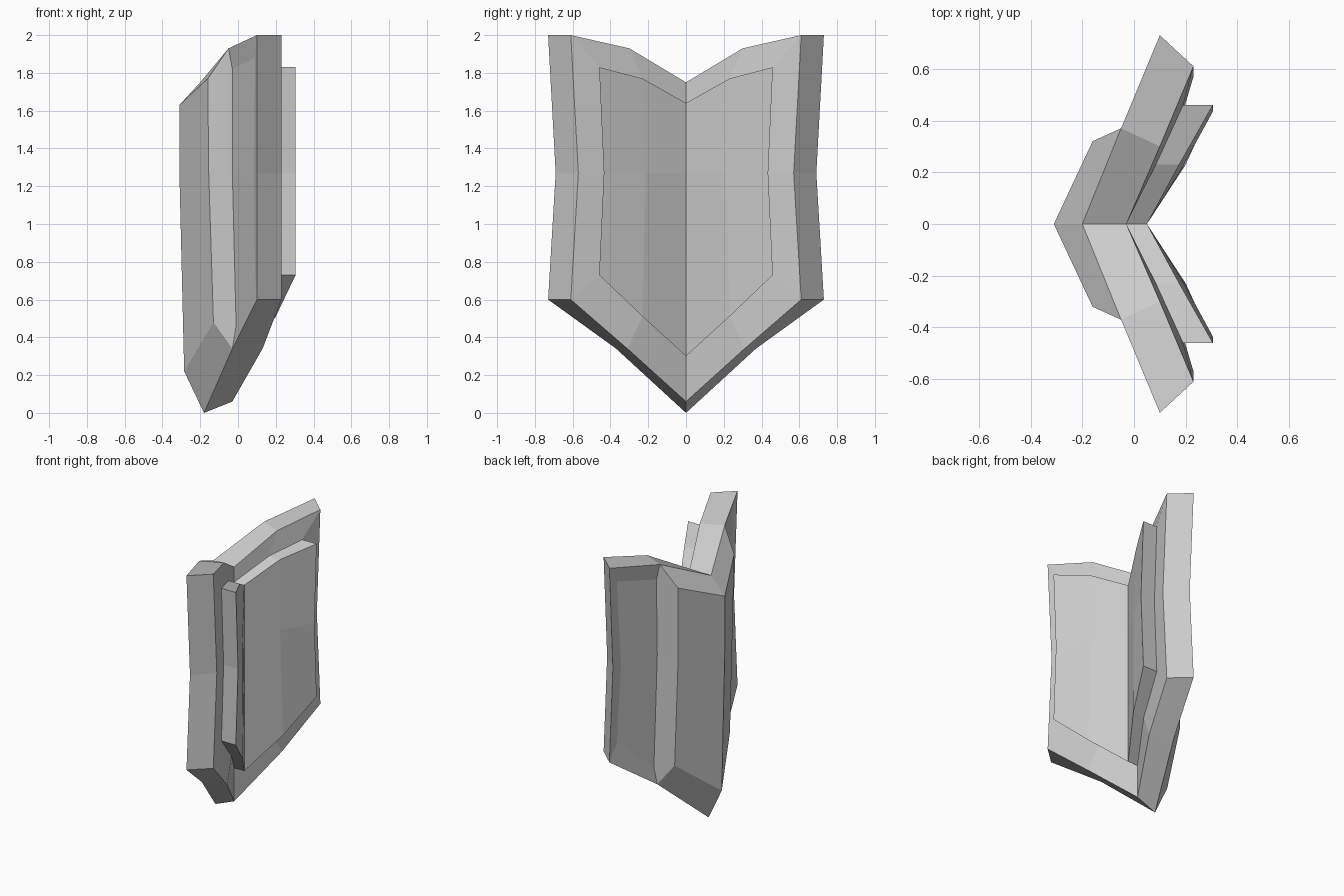
import bpy
import bmesh
from mathutils import Vector

if "Cube" in bpy.data.objects:
    bpy.data.objects.remove(bpy.data.objects["Cube"])


def strip(a, b, closed=False):
    """Quads joining two matching outlines."""
    n = len(a)
    return [(a[i], a[(i + 1) % n], b[(i + 1) % n], b[i])
            for i in range(n if closed else n - 1)]


def make_part(name, faces):
    """Build the +y half from faces, then mirror it over the fold line."""
    bm = bmesh.new()
    for pts in faces:
        bm.faces.new([bm.verts.new(p) for p in pts])
    bmesh.ops.remove_doubles(bm, verts=bm.verts, dist=0.0005)
    bm.normal_update()
    # Face outward from the folded middle surface of the shield
    for f in bm.faces:
        c = f.calc_center_median()
        y = c.y * 0.85
        core = Vector((0.4 * y - 0.1, y, 1.1 + (c.z - 1.1) * 0.85))
        if f.normal.dot(c - core) < 0:
            f.normal_flip()
    mesh = bpy.data.meshes.new(name)
    bm.to_mesh(mesh)
    bm.free()
    ob = bpy.data.objects.new(name, mesh)
    bpy.context.collection.objects.link(ob)
    mod = ob.modifiers.new("mirror", 'MIRROR')
    mod.use_axis = (False, True, False)
    mod.use_clip = True
    return ob


# Half outlines: top centre, top mid, top corner, waist, low corner, low mid, tip
outer = [(-.20, 0, 1.75), (-.05, .37, 1.93), (.10, .73, 2.0), (.10, .69, 1.27),
         (.10, .73, .60), (-.03, .37, .34), (-.18, 0, 0)]
inner = [(-.03, 0, 1.75), (.10, .30, 1.93), (.23, .61, 2.0), (.23, .57, 1.27),
         (.23, .61, .60), (.13, .31, .34), (-.03, 0, .06)]
outer_waist = (-.05, .36, 1.27)

# Panel outline where it meets the plate, and its raised face
panel = [(.05, 0, 1.64), (.175, .23, 1.77), (.305, .46, 1.83), (.305, .435, 1.27),
         (.305, .46, .73), (.20, .23, .51), (.05, 0, .30)]
depth = [.08, .09, .115, .115, .115, .09, .08]
base = [(p[0] - d, p[1], p[2]) for p, d in zip(panel, depth)]

# Shallow recess in each outer wing
wing = [outer[1], outer[2], outer[3], outer[4], outer[5], outer_waist]
recess = [(-.03, .38, 1.82), (.09, .66, 1.88), (.085, .62, 1.27),
          (.09, .66, .72), (-.01, .38, .46), (-.03, .37, 1.27)]

# Folded plate: rim, inner border, outer wings
make_part("shield_plate",
          strip(outer, inner) + strip(inner, base) + strip(wing, recess, True)
          + [(recess[0], recess[1], recess[2], recess[5]),
             (recess[5], recess[2], recess[3], recess[4])])

# Raised panel on the hollow side
mid, centre = (.185, .215, 1.27), (.05, 0, 1.27)
make_part("inner_panel",
          strip(base, panel)
          + [(panel[0], panel[1], mid, centre), (panel[1], panel[2], panel[3], mid),
             (centre, mid, panel[5], panel[6]), (mid, panel[3], panel[4], panel[5])])

# Raised central ridge on the outer side
foot = [outer[0], outer[1], outer_waist, outer[5], outer[6]]
crest = [(-.31, 0, 1.63), (-.16, .32, 1.77), (-.155, .31, 1.27),
         (-.13, .315, .48), (-.285, 0, .22)]
spine = (-.31, 0, 1.26)
make_part("outer_ridge",
          strip(foot, crest)
          + [(crest[0], crest[1], crest[2], spine),
             (spine, crest[2], crest[3], crest[4])])
